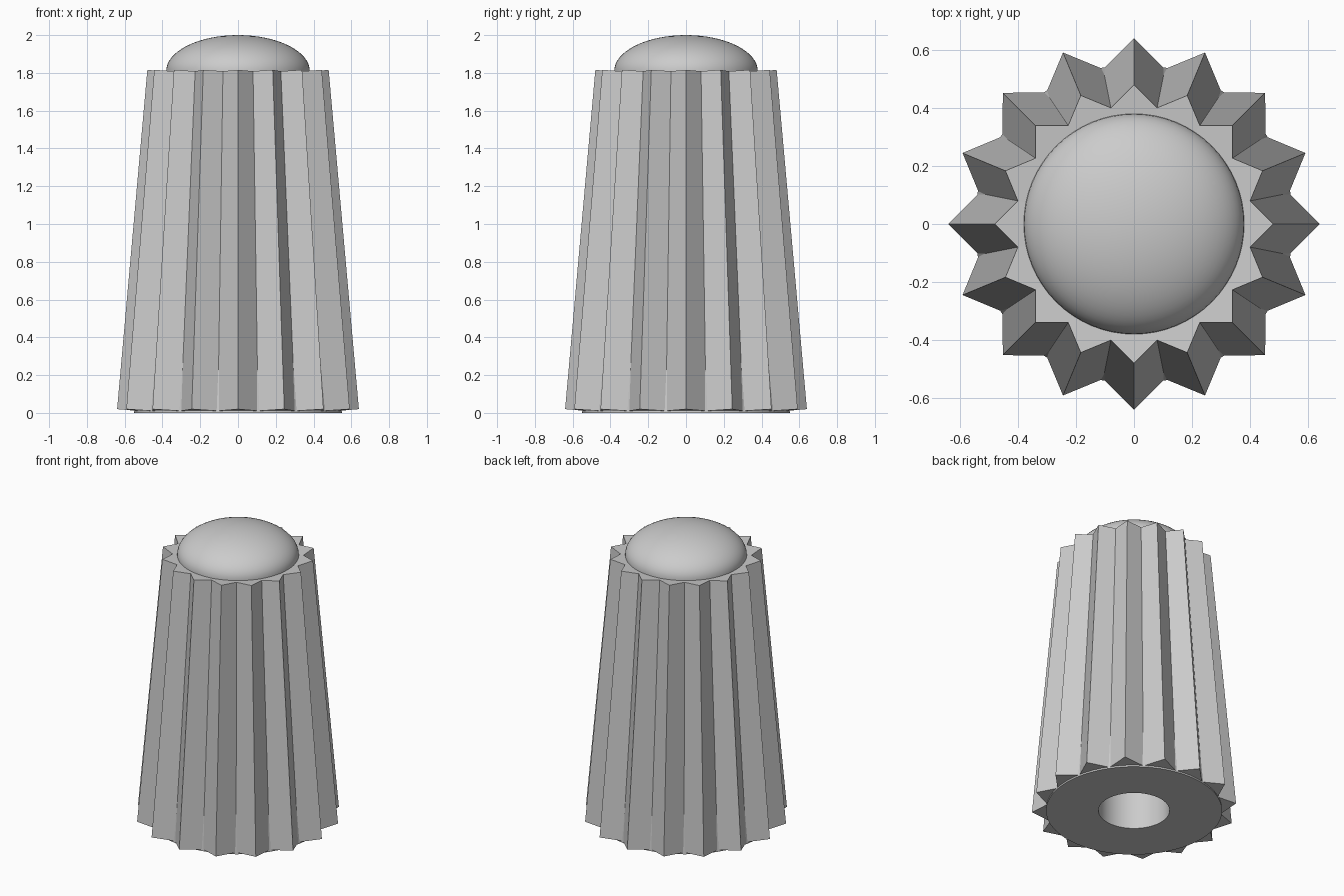
import bpy, bmesh
from math import sin, cos, pi, radians, atan2, sqrt
from mathutils import Matrix, Vector

cube = bpy.data.objects.get("Cube")
if cube:
    bpy.data.objects.remove(cube, do_unlink=True)

grey = bpy.data.materials.new("plain_grey")
grey.use_nodes = True
colour = (0.6, 0.6, 0.6, 1)
grey.diffuse_color = colour
grey.node_tree.nodes["Principled BSDF"].inputs["Base Color"].default_value = colour


def finish(name, bm, smooth=False):
    bmesh.ops.recalc_face_normals(bm, faces=bm.faces)
    mesh = bpy.data.meshes.new(name)
    bm.to_mesh(mesh)
    bm.free()
    mesh.materials.append(grey)
    obj = bpy.data.objects.new(name, mesh)
    bpy.context.collection.objects.link(obj)
    if smooth:
        bpy.ops.object.select_all(action='DESELECT')
        obj.select_set(True)
        bpy.context.view_layer.objects.active = obj
        bpy.ops.object.shade_smooth_by_angle(angle=radians(35))
    return obj


def lathe(name, profile, steps=64):
    """Revolve an (r, z) profile around the z axis."""
    bm = bmesh.new()
    verts = [bm.verts.new((r, 0, z)) for r, z in profile]
    edges = [bm.edges.new(pair) for pair in zip(verts, verts[1:])]
    bmesh.ops.spin(bm, geom=verts + edges, cent=(0, 0, 0), axis=(0, 0, 1),
                   angle=2 * pi, steps=steps)
    bmesh.ops.remove_doubles(bm, verts=bm.verts, dist=1e-4)
    return finish(name, bm, smooth=True)


# Tapered core with a blind shaft hole in the underside
lathe("core", [(0, 1.2), (0.222, 1.2), (0.222, 0), (0.55, 0), (0.385, 1.8), (0, 1.8)])

# Domed cap
dome_radius, dome_base, dome_height = 0.38, 1.81, 0.19
arc = [(dome_radius * cos(i * pi / 32), dome_base + dome_height * sin(i * pi / 32))
       for i in range(17)]
lathe("dome", [(dome_radius, 1.79)] + arc)

# Grip ridges: square bars set corner-outward and leaning in toward the top
TEETH, HALF = 16, 0.107
bottom, top = Vector((0.64, 0, 0.02)), Vector((0.48, 0, 1.816))
lean = top - bottom
tilt = Matrix.Rotation(atan2(lean.x, lean.z), 4, 'Y')
centre = (bottom + top) / 2 - (tilt @ Vector((HALF, 0, 0)))
bm = bmesh.new()
for i in range(TEETH):
    place = Matrix.Rotation(2 * pi * i / TEETH, 4, 'Z') @ Matrix.Translation(centre) @ tilt
    side = HALF * sqrt(2)
    shape = Matrix.Rotation(pi / 4, 4, 'Z') @ Matrix.Diagonal((side, side, lean.length, 1))
    bmesh.ops.create_cube(bm, size=1, matrix=place @ shape)
finish("grip_ridges", bm)
